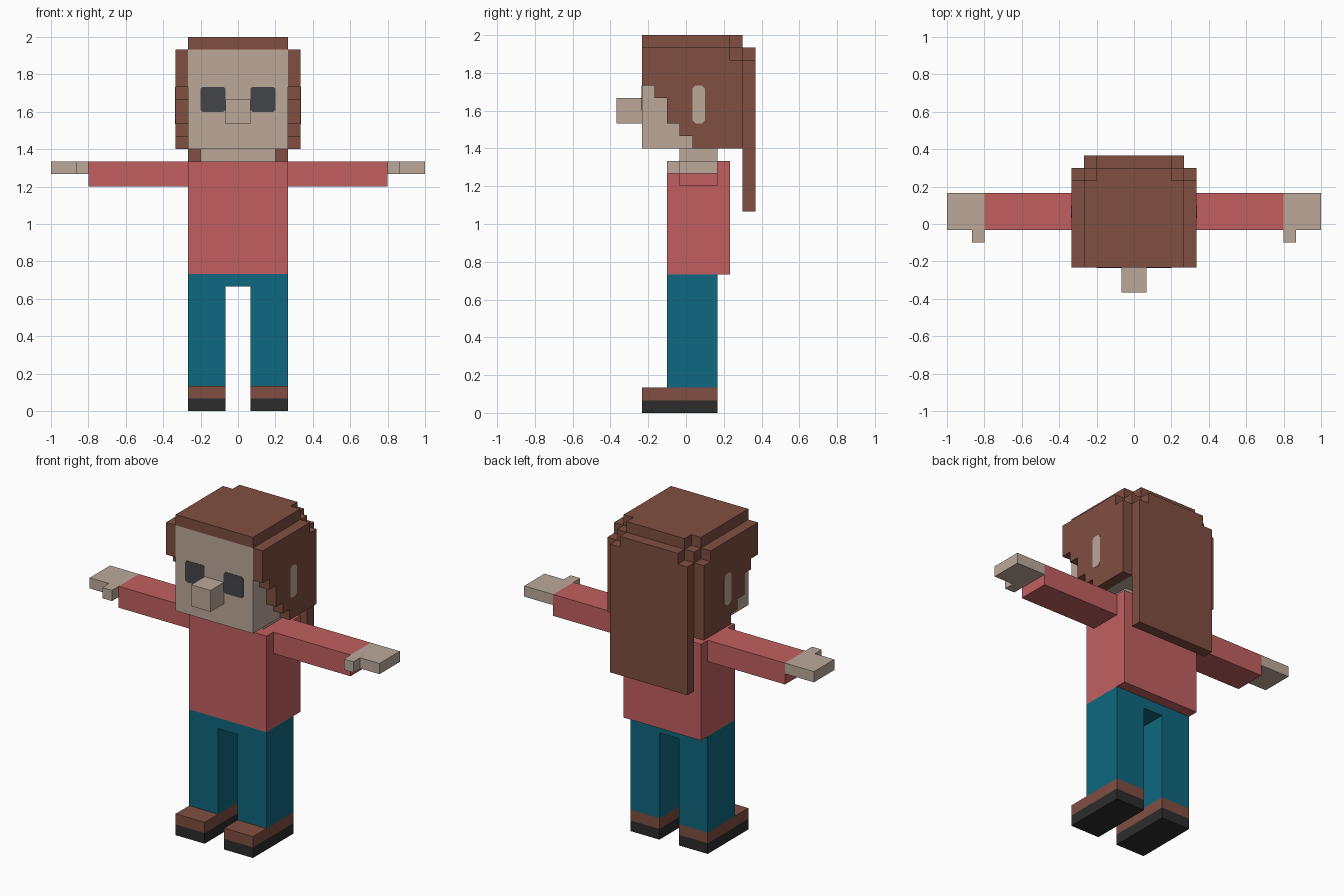
import bpy, bmesh

if "Cube" in bpy.data.objects:
    bpy.data.objects.remove(bpy.data.objects["Cube"], do_unlink=True)

U = 1 / 15  # one block


def material(name, rgb):
    lin = [((c / 255 + 0.055) / 1.055) ** 2.4 if c > 10 else c / 255 / 12.92 for c in rgb]
    m = bpy.data.materials.new(name)
    m.use_nodes = True
    m.diffuse_color = (*lin, 1)
    m.node_tree.nodes["Principled BSDF"].inputs["Base Color"].default_value = (*lin, 1)
    return m


SKIN = material("skin", (188, 169, 154))
BROWN = material("brown", (128, 78, 65))
RED = material("red_shirt", (193, 95, 95))
TEAL = material("teal_trousers", (14, 103, 126))
BLACK = material("black_sole", (44, 44, 44))
GREY = material("dark_grey_eye", (68, 69, 73))


def prism(name, mat, axis, a, b, profile):
    """Extrude a flat profile, in block units, from a to b along an axis."""
    def place(p, t):
        v = {"x": (t, *p), "y": (p[0], t, p[1]), "z": (*p, t)}[axis]
        return [c * U for c in v]
    bm = bmesh.new()
    near = [bm.verts.new(place(p, a)) for p in profile]
    far = [bm.verts.new(place(p, b)) for p in profile]
    bm.faces.new(near)
    bm.faces.new(far)
    for i in range(len(near)):
        j = (i + 1) % len(near)
        bm.faces.new((near[i], near[j], far[j], far[i]))
    bmesh.ops.recalc_face_normals(bm, faces=bm.faces)
    mesh = bpy.data.meshes.new(name)
    bm.to_mesh(mesh)
    bm.free()
    mesh.materials.append(mat)
    ob = bpy.data.objects.new(name, mesh)
    bpy.context.collection.objects.link(ob)
    return ob


def box(name, mat, x, y, z):
    return prism(name, mat, "z", *z, [(x[0], y[0]), (x[1], y[0]), (x[1], y[1]), (x[0], y[1])])


def rounded(x0, x1, z0, z1, r=0.2):
    """Rectangle with clipped corners."""
    return [(x0 + r, z0), (x1 - r, z0), (x1, z0 + r), (x1, z1 - r),
            (x1 - r, z1), (x0 + r, z1), (x0, z1 - r), (x0, z0 + r)]


# Trousers, torso and neck
prism("trousers", TEAL, "y", -1.5, 2.5,
      [(-4, 2), (-1, 2), (-1, 10), (1, 10), (1, 2), (4, 2), (4, 11), (-4, 11)])
box("torso", RED, (-4, 4), (-1.5, 3.5), (11, 20))
box("neck", SKIN, (-3, 3), (-0.5, 2.5), (20, 21))

# Head and nose
prism("head", SKIN, "x", -4, 4,
      [(-3.5, 21), (4.5, 21), (4.5, 28), (3.5, 28), (3.5, 29), (-3.5, 29)])
box("nose", SKIN, (-1, 1), (-5.5, -3.5), (23, 25))

# Hair: top, crown edge and long back, with stepped corners
prism("hair_top", BROWN, "z", 29, 30,
      [(-4, -3.5), (4, -3.5), (4, 3.5), (3, 3.5), (3, 4.5), (-3, 4.5), (-3, 3.5), (-4, 3.5)])
box("hair_crown_edge", BROWN, (-4, 4), (3.5, 4.5), (28, 29))
prism("hair_back", BROWN, "y", 4.5, 5.5,
      [(-4, 16), (4, 16), (4, 28), (3, 28), (3, 29), (-3, 29), (-3, 28), (-4, 28)])

# Stepped side hair outline in y, z
side_hair = [(-3.5, 26), (-2.5, 26), (-2.5, 25), (-1.5, 25), (-1.5, 23), (-0.5, 23),
             (-0.5, 22), (0.5, 22), (0.5, 21), (4.5, 21), (4.5, 28), (3.5, 28),
             (3.5, 29), (-3.5, 29)]

# Paired parts
for side, s in (("left", 1), ("right", -1)):
    def span(a, b):
        return tuple(sorted((s * a, s * b)))

    box(side + "_sole", BLACK, span(1, 4), (-3.5, 2.5), (0, 1))
    box(side + "_shoe", BROWN, span(1, 4), (-3.5, 2.5), (1, 2))
    box(side + "_arm", RED, span(4, 12), (-0.5, 2.5), (18, 20))
    # Hand with thumb pointing forward
    prism(side + "_hand", SKIN, "z", 19, 20,
          [(s * x, y) for x, y in ((12, -1.5), (13, -1.5), (13, -0.5),
                                   (15, -0.5), (15, 2.5), (12, 2.5))])
    prism(side + "_hair", BROWN, "x", s * 4, s * 5, side_hair)
    prism(side + "_ear", SKIN, "x", s * 4.98, s * 5.04, rounded(0.5, 1.5, 23, 26, 0.25))
    prism(side + "_eye", GREY, "y", -3.54, -3.48, rounded(*span(1, 3), 24, 26, 0.15))
